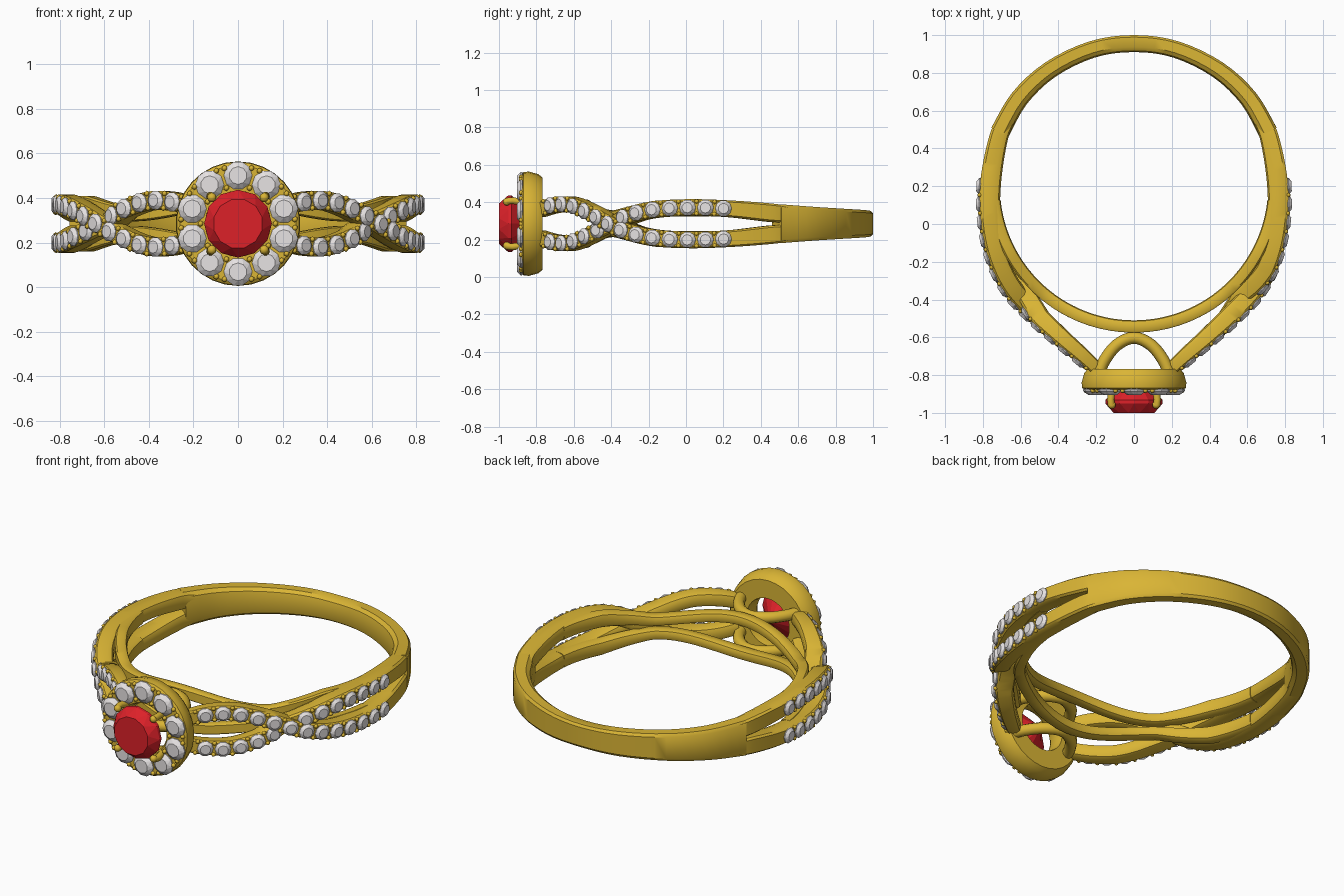
import bpy, bmesh
from math import sin, cos, pi, radians
from mathutils import Vector, Matrix

if "Cube" in bpy.data.objects:
    bpy.data.objects.remove(bpy.data.objects["Cube"])

ZC = 0.285                      # height of the ring's mid plane
UP = Vector((0, 0, 1))


def material(name, rgb):
    m = bpy.data.materials.new(name)
    m.diffuse_color = (*rgb, 1)
    m.use_nodes = True
    m.node_tree.nodes["Principled BSDF"].inputs["Base Color"].default_value = m.diffuse_color
    return m


GOLD = material("gold", (0.70, 0.46, 0.035))
WHITE = material("clear_stone", (0.8, 0.77, 0.77))
RED = material("red_stone", (0.72, 0.015, 0.022))


def finish(name, bm, mat, smooth=None):
    bmesh.ops.recalc_face_normals(bm, faces=bm.faces)
    me = bpy.data.meshes.new(name)
    bm.to_mesh(me)
    bm.free()
    ob = bpy.data.objects.new(name, me)
    bpy.context.collection.objects.link(ob)
    me.materials.append(mat)
    if smooth:
        bpy.ops.object.select_all(action='DESELECT')
        ob.select_set(True)
        bpy.context.view_layer.objects.active = ob
        bpy.ops.object.shade_smooth_by_angle(angle=radians(smooth))
    return ob


def spline(keys, k):
    """Catmull-Rom through tuples of any length."""
    out = []
    for i in range(len(keys) - 1):
        p = [keys[max(0, min(len(keys) - 1, i + j))] for j in (-1, 0, 1, 2)]
        for s in range(k):
            t = s / k
            out.append(tuple(0.5 * (2 * b + (c - a) * t + (2 * a - 5 * b + 4 * c - d) * t * t
                             + (3 * b - a - 3 * c + d) * t ** 3) for a, b, c, d in zip(*p)))
    return out + [tuple(keys[-1])]


def frames(pts, sgn=1):
    """Outward normal and width direction at each path point."""
    out = []
    for i in range(len(pts)):
        t = (pts[min(i + 1, len(pts) - 1)] - pts[max(i - 1, 0)]).normalized()
        n = UP.cross(t).normalized() * sgn
        out.append((n, t.cross(n)))
    return out


def sweep(bm, pts, sizes, prof, sgn=1):
    rings = []
    for p, (n, b), (t, h) in zip(pts, frames(pts, sgn), sizes):
        rings.append([bm.verts.new(p + n * (u * t) + b * (v * h)) for u, v in prof])
    m = len(prof)
    for a, c in zip(rings, rings[1:]):
        for i in range(m):
            bm.faces.new((a[i], a[(i + 1) % m], c[(i + 1) % m], c[i]))
    bm.faces.new(rings[0])
    bm.faces.new(rings[-1])


def gem(bm, pos, nrm, r, table, crown, pavilion, n):
    """Faceted round stone: table, crown triangles, girdle, pavilion."""
    q = nrm.to_track_quat('Z', 'Y')
    P = lambda rr, a, z: bm.verts.new(pos + q @ Vector((rr * cos(a), rr * sin(a), z)))
    top = [P(table, 2 * pi * (i + .5) / n, crown) for i in range(n)]
    gir = [P(r, 2 * pi * i / n, 0) for i in range(n)]
    low = [P(r, 2 * pi * i / n, -0.12 * r) for i in range(n)]
    tip = P(0, 0, -pavilion)
    bm.faces.new(top)
    for i in range(n):
        j = (i + 1) % n
        bm.faces.new((gir[i], gir[j], top[i]))
        bm.faces.new((top[i], gir[j], top[j]))
        bm.faces.new((gir[i], low[i], low[j], gir[j]))
        bm.faces.new((low[i], tip, low[j]))


def bead(bm, pos, r):
    bmesh.ops.create_icosphere(bm, subdivisions=1, radius=r, matrix=Matrix.Translation(pos))


def lathe(bm, prof, n):
    """Closed (radius, y) profile spun about the y axis through the head."""
    rings = [[bm.verts.new((r * sin(2 * pi * i / n), y, ZC + r * cos(2 * pi * i / n)))
              for r, y in prof] for i in range(n)]
    m = len(prof)
    for i in range(n):
        a, c = rings[i], rings[(i + 1) % n]
        for k in range(m):
            bm.faces.new((a[k], a[(k + 1) % m], c[(k + 1) % m], c[k]))


BAND = [(0, -.8), (0, .8), (-.12, 1), (-.7, 1), (-.92, .8), (-1, .4), (-1, -.4), (-.92, -.8), (-.7, -1), (-.12, -1)]
ROUND = [(cos(2 * pi * i / 10), sin(2 * pi * i / 10)) for i in range(10)]

# back shank: x, y, thickness, half height
half = [(0, 1, .09, .068), (.235, .967, .09, .073), (.47, .855, .093, .08),
        (.645, .695, .098, .09), (.755, .51, .103, .104)]
path = spline([(-x, y, t, h) for x, y, t, h in half[:0:-1]] + half, 4)
bm = bmesh.new()
sweep(bm, [Vector((x, y, ZC)) for x, y, t, h in path], [(t, h) for x, y, t, h in path], BAND)
finish("shank_back", bm, GOLD, 35)

# split shoulder strands: x, y, z offset, thickness, half height
STRAND = [(.705, .59, .048, .09, .04), (.765, .47, .058, .1, .049), (.813, .23, .08, .11, .045),
          (.81, .0, .086, .105, .045), (.765, -.2, .072, .1, .045), (.68, -.37, .026, .1, .044),
          (.55, -.51, -.05, .1, .042), (.42, -.625, -.1, .09, .042), (.31, -.715, -.1, .08, .042),
          (.215, -.795, -.075, .07, .04)]
stones, beads = bmesh.new(), bmesh.new()
for side, tag in ((1, "right"), (-1, "left")):
    for over in (True, False):
        flip = -side if over else side          # the two sides are half-turn copies
        path = []
        for x, y, z, t, h in spline(STRAND, 8):
            dip = 0 if over or y > 0 else .035 * max(0, 1 - abs(z) / .06)
            path.append((Vector((side * (x - dip * .8), y + dip * .6, ZC + flip * z)), t, h, z))
        pts = [p[0] for p in path]
        bm = bmesh.new()
        sweep(bm, pts, [p[1:3] for p in path], BAND, side)
        finish("strand_%s_%s" % (tag, "over" if over else "under"), bm, GOLD, 35)
        # stones and beads walked along the strand's outer face
        dist, nxt, is_stone, fr = 0, .03, True, frames(pts, side)
        for i in range(17, len(pts)):
            a, b = pts[i - 1], pts[i]
            seg = (b - a).length
            while dist + seg >= nxt:
                pos = a.lerp(b, (nxt - dist) / seg)
                n, w = fr[i]
                if (over or abs(path[i][3]) > .032) and pos.y > -.76:
                    if is_stone:
                        gem(stones, pos + n * .004, n, .044, .028, .015, .03, 10)
                    else:
                        for s in (-1, 1):
                            bead(beads, pos + w * (s * .033), .013)
                is_stone = not is_stone
                nxt += .048
            dist += seg
finish("shoulder_stones", stones, WHITE)
finish("shoulder_beads", beads, GOLD, 60)

# inner wires passing behind the head, and arches tying them to the halo
for s, tag in ((1, "upper"), (-1, "lower")):
    pts, sizes = [], []
    for i in range(57):
        d = abs(84 - 3 * i)
        grow = min(1, max(0, (d - 40) / 22))
        dz = .04 + (.03 * (1 + cos(pi * d / 40)) if d < 40 else .042 * grow)
        a = radians(84 - 3 * i)
        pts.append(Vector((.775 * sin(a), .2 - .775 * cos(a), ZC + s * dz)))
        sizes.append((.065, .03 + .013 * grow))
    bm = bmesh.new()
    sweep(bm, pts, sizes, BAND)
    finish("inner_wire_" + tag, bm, GOLD, 40)
    arch = spline([(.185, -.79), (.155, -.72), (.09, -.64), (0, -.602),
                   (-.09, -.64), (-.155, -.72), (-.185, -.79)], 4)
    bm = bmesh.new()
    sweep(bm, [Vector((x, y, ZC + s * .1)) for x, y in arch], [(.032, .032)] * len(arch), ROUND)
    finish("basket_arch_" + tag, bm, GOLD, 50)

# halo cup
bm = bmesh.new()
lathe(bm, [(.247, -.767), (.265, -.79), (.279, -.84), (.276, -.868), (.262, -.878),
           (.148, -.878), (.138, -.86), (.135, -.80), (.14, -.767)], 30)
finish("halo", bm, GOLD, 35)

# halo stones with beads between them
FRONT = Vector((0, -1, 0))
polar = lambda r, a, y: Vector((r * cos(a), y, ZC + r * sin(a)))
stones, beads = bmesh.new(), bmesh.new()
for i in range(10):
    a = pi / 2 + i * pi / 5
    gem(stones, polar(.216, a, -.884), FRONT, .064, .04, .02, .04, 10)
    for r, da in ((.256, .24), (.256, .39), (.168, pi / 10)):
        bead(beads, polar(r, a + da, -.882), .014)
finish("halo_stones", stones, WHITE)
finish("halo_beads", beads, GOLD, 60)

# centre stone
bm = bmesh.new()
gem(bm, Vector((0, -.95, ZC)), FRONT, .152, .112, .05, .17, 12)
finish("centre_stone", bm, RED)

# four prongs holding the centre stone
bm = bmesh.new()
for i in range(4):
    a = pi / 4 + i * pi / 2
    pts = [polar(r, a, y) for r, y in ((.155, -.80), (.163, -.87), (.175, -.93), (.17, -.958))]
    sweep(bm, pts, [(.019, .019)] * 4, ROUND)
    bmesh.ops.create_icosphere(bm, subdivisions=2, radius=.021, matrix=Matrix.Translation(polar(.166, a, -.958)))
finish("prongs", bm, GOLD, 50)
